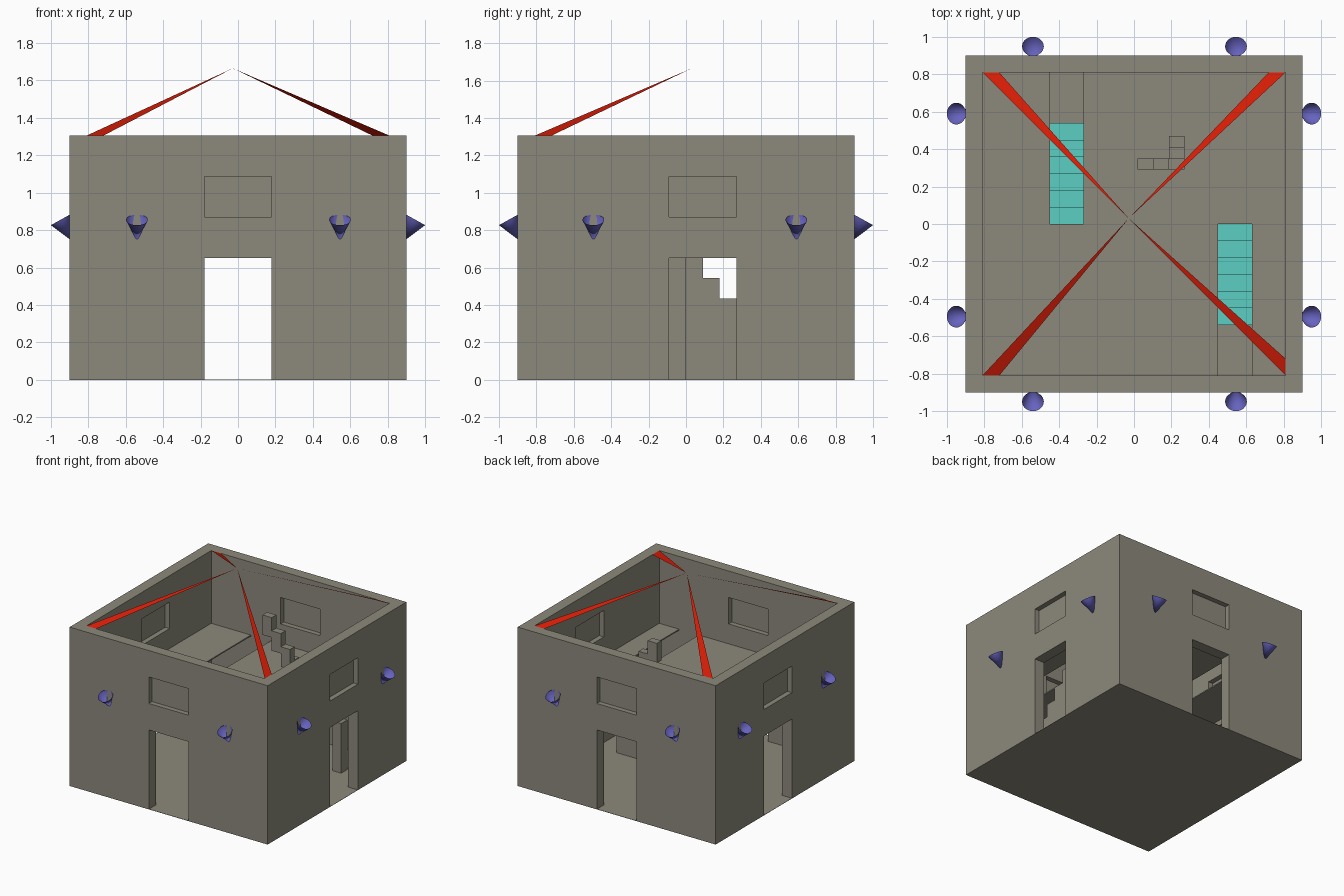
import bpy, bmesh, math
from mathutils import Vector, Matrix

if "Cube" in bpy.data.objects:
    bpy.data.objects.remove(bpy.data.objects["Cube"])

U, H = 0.09, 0.10875          # horizontal and vertical building module
OUT, INN, TOP = 0.9, 0.81, 12 * H
FLOOR2 = 6 * H


def material(name, rgb):
    m = bpy.data.materials.new(name)
    m.diffuse_color = (*rgb, 1)
    m.use_nodes = True
    m.node_tree.nodes["Principled BSDF"].inputs["Base Color"].default_value = m.diffuse_color
    return m


stone = material("stone_grey", (0.262, 0.25, 0.20))
teal = material("step_teal", (0.105, 0.62, 0.55))
red = material("roof_red", (0.66, 0.012, 0.002))
violet = material("lamp_violet", (0.135, 0.125, 0.52))


def make(name, bm, *mats):
    me = bpy.data.meshes.new(name)
    bm.to_mesh(me)
    bm.free()
    for m in mats:
        me.materials.append(m)
    ob = bpy.data.objects.new(name, me)
    bpy.context.collection.objects.link(ob)
    return ob


def add_box(bm, x0, x1, y0, y1, z0, z1):
    mat = Matrix.Translation(((x0 + x1) / 2, (y0 + y1) / 2, (z0 + z1) / 2)) @ \
        Matrix.Diagonal((x1 - x0, y1 - y0, z1 - z0, 1))
    bmesh.ops.create_cube(bm, size=1, matrix=mat)


def boxes(name, items, *mats):
    bm = bmesh.new()
    for b in items:
        add_box(bm, *b)
    return make(name, bm, *mats)


# Walls: solid block hollowed out, with a door and a window through each side
walls = boxes("walls", [(-OUT, OUT, -OUT, OUT, 0, TOP)], stone)
cuts = [(-INN, INN, -INN, INN, 0.002, 2)]
for z0, z1 in ((0.002, FLOOR2), (8 * H, 10 * H)):
    cuts.append((-2 * U, 2 * U, -2, 2, z0, z1))
    cuts.append((-2, 2, -U, 3 * U, z0, z1))
cutters = []
for c in cuts:
    cutter = boxes("cutter", [c], stone)
    cutter.hide_render = True
    mod = walls.modifiers.new("opening", 'BOOLEAN')
    mod.operation, mod.solver, mod.object = 'DIFFERENCE', 'EXACT', cutter
    cutters.append(cutter)
bpy.context.view_layer.update()
dg = bpy.context.evaluated_depsgraph_get()
cut_mesh = bpy.data.meshes.new_from_object(walls.evaluated_get(dg))
walls.modifiers.clear()
walls.data = cut_mesh
for c in cutters:
    bpy.data.objects.remove(c)

# Window panes set in the middle of each wall
mid, t = (OUT + INN) / 2, 0.004
panes = []
for s in (-1, 1):
    panes.append((-2 * U, 2 * U, s * mid - t, s * mid + t, 8 * H, 10 * H))
    panes.append((s * mid - t, s * mid + t, -U, 3 * U, 8 * H, 10 * H))
boxes("window_panes", panes, stone)

# Upper floor, half a module above the door heads, with two stairwells left open
FLOOR_TOP = FLOOR2 + H / 2
strips = [(-INN, -5 * U, -INN, INN), (-5 * U, -3 * U, -INN, 0), (-3 * U, 5 * U, -INN, INN),
          (5 * U, 7 * U, 0, INN), (7 * U, INN, -INN, INN)]
boxes("upper_floor", [(*s, FLOOR_TOP - 0.01, FLOOR_TOP) for s in strips], stone)


# Solid staircases with teal treads, rising towards y = 0
def staircase(name, x0, side):
    bm = bmesh.new()
    for i in range(6):
        y0, y1 = sorted((side * i * U, side * (i + 1) * U))
        add_box(bm, x0, x0 + 2 * U, y0, y1, 0, (6 - i) * H)
    bm.normal_update()
    for f in bm.faces:
        f.material_index = 1 if f.normal.z > 0.5 else 0
    make(name, bm, stone, teal)


staircase("left_staircase", -5 * U, 1)
staircase("right_staircase", 5 * U, -1)

# Winding steps on the upper floor, each overlapping the one below
cells = [(2, 2), (2, 1), (2, 0), (1, 0), (0, 0)]
bx, by, dx, dy = 0.02, 0.29, 0.083, 0.06
boxes("winding_steps", [(bx + i * dx, bx + (i + 1) * dx, by + j * dy, by + (j + 1) * dy,
                         max(FLOOR_TOP, FLOOR2 + (k - 0.5) * H), FLOOR2 + (k + 1) * H)
                        for k, (i, j) in enumerate(cells)], stone)

# Small post on the ground floor
boxes("ground_post", [(0.55, 0.63, 0.44, 0.52, 0, 0.41)], stone)

# Roof ribs: thin triangles from the corners to the peak
peak, c, w = Vector((-0.028, 0.03, 1.665)), INN, 0.09
ribs = [((-c, -c), (-c + w, -c)), ((c, -c), (c, -c + w)),
        ((c, c), (c - w, c)), ((-c + w, c), (-c, c))]
bm = bmesh.new()
for a, b in ribs:
    bm.faces.new([bm.verts.new((*a, TOP)), bm.verts.new((*b, TOP)), bm.verts.new(peak)])
make("roof_ribs", bm, red)


# Wall lamps: open cones leaning outwards, partly sunk into the wall
def wall_lamp(name, along, angle):
    bm = bmesh.new()
    bmesh.ops.create_cone(bm, cap_ends=False, segments=32, radius1=0, radius2=0.058, depth=0.13,
                          matrix=Matrix.Translation((0, 0, -0.065)))
    bmesh.ops.remove_doubles(bm, verts=bm.verts, dist=1e-5)
    place = Matrix.Rotation(angle, 4, 'Z') @ Matrix.Translation((along, -0.9493, 0.855)) @ \
        Matrix.Rotation(math.radians(29), 4, 'X')
    bmesh.ops.transform(bm, matrix=place, verts=bm.verts)
    for f in bm.faces:
        f.smooth = True
    make(name, bm, violet)


for side, turn, spots in (("front", 0, (-0.54, 0.545)), ("right", 90, (-0.495, 0.59)),
                          ("back", 180, (-0.545, 0.54)), ("left", 270, (-0.59, 0.495))):
    for n, s in enumerate(spots):
        wall_lamp(f"{side}_lamp_{n + 1}", s, math.radians(turn))
